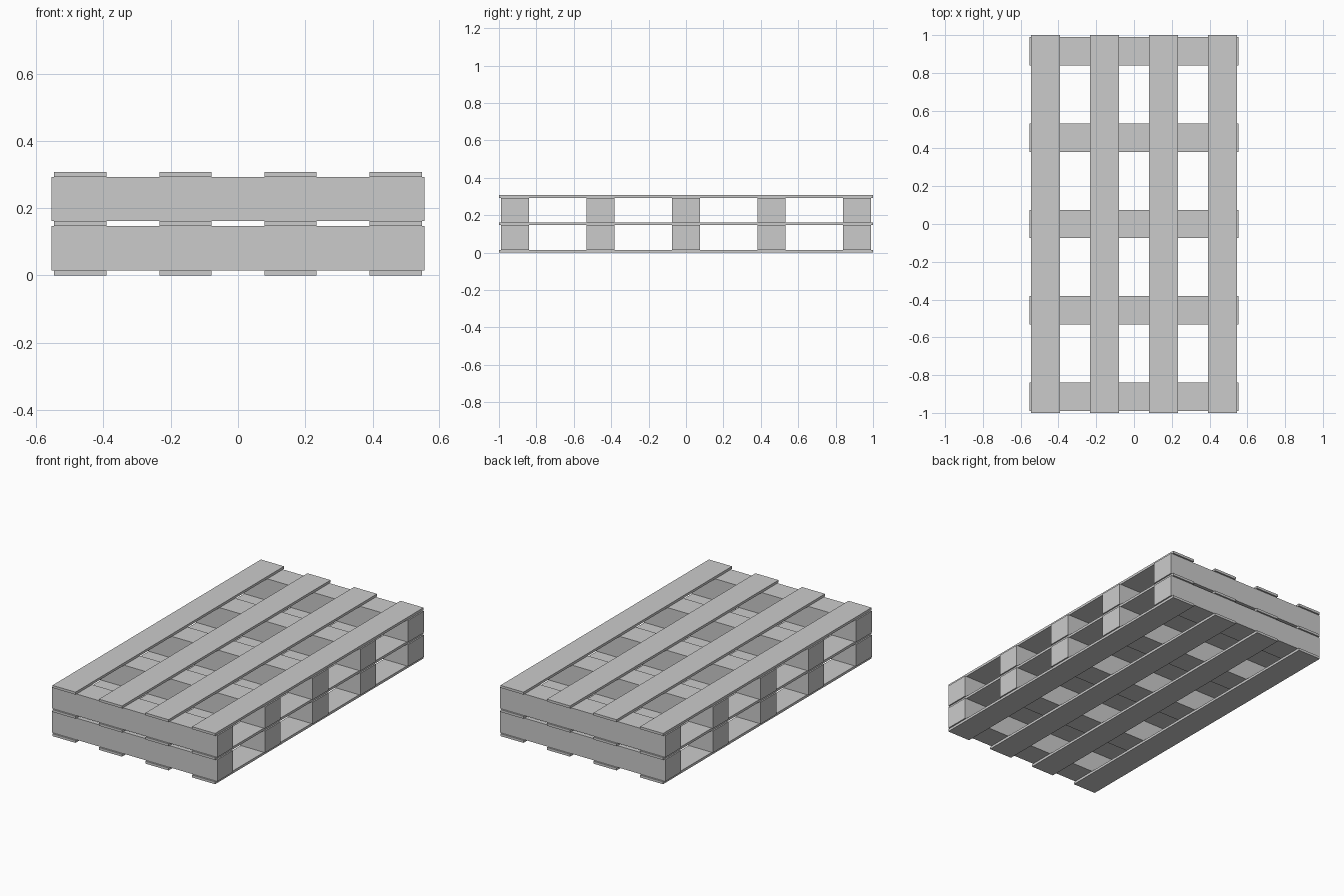
import bpy
import bmesh
from mathutils import Matrix

if "Cube" in bpy.data.objects:
    bpy.data.objects.remove(bpy.data.objects["Cube"])

SLAT_T = 0.0150      # slat thickness
BEAM_H = 0.1315      # beam height


def box(name, size, centre):
    bm = bmesh.new()
    bmesh.ops.create_cube(bm, size=1.0, matrix=Matrix.Diagonal((*size, 1.0)))
    mesh = bpy.data.meshes.new(name)
    bm.to_mesh(mesh)
    bm.free()
    ob = bpy.data.objects.new(name, mesh)
    ob.location = centre
    bpy.context.collection.objects.link(ob)
    return ob


# Three layers of long slats running front to back
for layer, level in enumerate(("bottom", "middle", "top")):
    z = layer * (SLAT_T + BEAM_H) + SLAT_T / 2
    for i in range(4):
        x = (i - 1.5) * 0.3125
        box(f"{level}_slat_{i + 1}", (0.155, 2.0, SLAT_T), (x, 0, z))

# Two layers of cross beams between the slats
for layer, level in enumerate(("lower", "upper")):
    z = layer * (SLAT_T + BEAM_H) + SLAT_T + BEAM_H / 2
    for i in range(5):
        y = (i - 2) * 0.4575
        box(f"{level}_cross_beam_{i + 1}", (1.109, 0.15, BEAM_H), (0, y, z))
